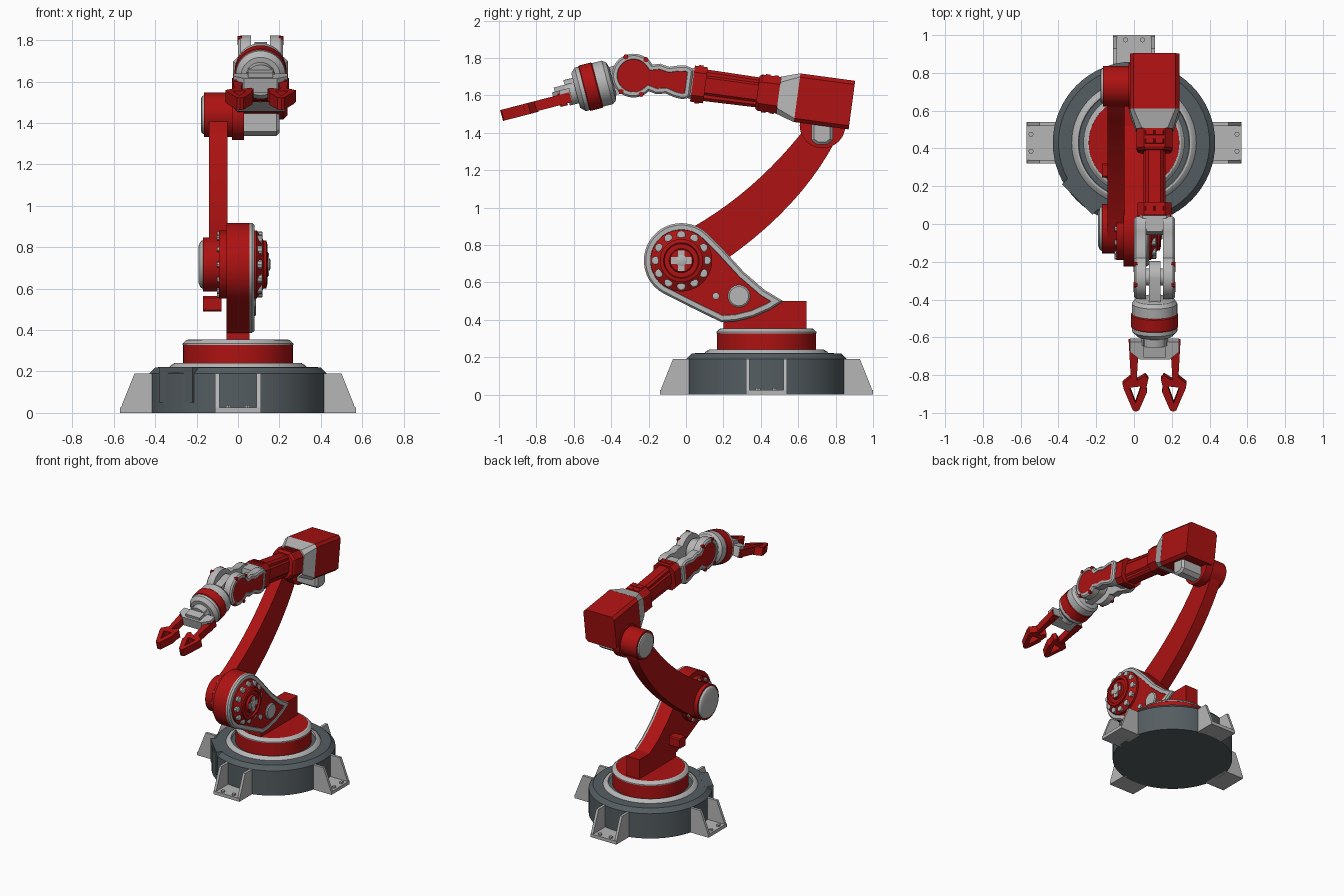
import bpy, bmesh
from math import sin, cos, pi, radians
from mathutils import Matrix


def material(name, rgb):
    m = bpy.data.materials.new(name)
    m.diffuse_color = (*rgb, 1)
    return m


RED = material("red_paint", (0.42, 0.006, 0.006))
DARK = material("dark_slate", (0.09, 0.11, 0.12))
GREY = material("light_grey", (0.47, 0.47, 0.47))
T, R = Matrix.Translation, Matrix.Rotation
I = Matrix.Identity(4)
SIDE = Matrix(((0, 0, 1, 0), (1, 0, 0, 0), (0, 1, 0, 0), (0, 0, 0, 1)))  # (y,z) profile, depth along x
MIRX = Matrix.Diagonal((-1, 1, 1, 1))
TO_X, FWD = R(pi / 2, 4, 'Y'), R(pi / 2, 4, 'X')       # lathe axis towards +x / towards -y


def loft(name, rings, mat, M=I, insets=()):
    """Skin equal-length rings, cap both ends, then inset the last cap (thickness, depth, material)."""
    bm = bmesh.new()
    vs = [[bm.verts.new(p) for p in ring] for ring in rings]
    n = len(vs[0])
    for a, b in zip(vs, vs[1:]):
        for i in range(n):
            j = (i + 1) % n
            bm.faces.new((a[i], a[j], b[j], b[i]))
    bm.faces.new(vs[0])
    cap = bm.faces.new(vs[-1])
    bm.transform(M)
    bmesh.ops.recalc_face_normals(bm, faces=bm.faces)
    bm.normal_update()
    me = bpy.data.meshes.new(name)
    me.materials.append(mat)
    for i, (t, d, m) in enumerate(insets):
        bmesh.ops.inset_region(bm, faces=[cap], thickness=t, depth=d, use_even_offset=True)
        me.materials.append(m)
        cap.material_index = i + 1
        bm.normal_update()
    bm.to_mesh(me)
    bm.free()
    bpy.context.collection.objects.link(bpy.data.objects.new(name, me))


def prism(name, pts, a, b, mat, M=I, insets=()):
    loft(name, [[(x, y, h) for x, y in pts] for h in (a, b)], mat, M, insets)


def lathe(name, prof, mat, M=I, n=48):
    loft(name, [[(r * cos(2 * pi * i / n), r * sin(2 * pi * i / n), h) for i in range(n)]
                for r, h in prof], mat, M)


def beam(name, secs, mat, M):
    """Chamfered rectangular sections (y, half width, half height, chamfer) along y."""
    rings = []
    for y, w, h, c in secs:
        q = [(w, h - c), (w - c, h), (c - w, h), (-w, h - c), (-w, c - h), (c - w, -h), (w - c, -h), (w, c - h)]
        rings.append([(x, y, z) for x, z in q])
    loft(name, rings, mat, M)


def arc(cx, cy, r, a0, a1, n):
    return [(cx + r * cos(radians(a0 + (a1 - a0) * i / n)), cy + r * sin(radians(a0 + (a1 - a0) * i / n)))
            for i in range(n + 1)]


def bezier(p, c, q, n=12):
    return [tuple((1 - t) ** 2 * a + 2 * t * (1 - t) * b + t * t * d for a, b, d in zip(p, c, q))
            for t in (i / n for i in range(n + 1))]


def rect(x0, x1, y0, y1):
    return [(x0, y0), (x1, y0), (x1, y1), (x0, y1)]


# Base drum, trim ring and turntable
B = T((0, 0.43, 0))
lathe("base_drum", [(0.43, 0), (0.43, 0.19), (0.40, 0.22), (0.27, 0.225)], DARK, B, 64)
lathe("base_trim_ring", [(0.335, 0.215), (0.325, 0.23), (0.305, 0.242), (0.295, 0.242), (0.29, 0.215)], GREY, B, 64)
lathe("turntable", [(0.265, 0.21), (0.265, 0.33), (0.24, 0.353)], RED, B, 64)
lathe("turntable_rim", [(0.268, 0.328), (0.268, 0.335), (0.25, 0.352), (0.24, 0.354), (0.23, 0.33)], GREY, B, 64)
prism("junction_box", rect(0.36, 0.425, -0.115, 0.115), 0.05, 0.222, DARK, B @ R(radians(225), 4, 'Z'))

# Four mounting feet
for k in range(4):
    M = B @ R(k * pi / 2, 4, 'Z')
    prism("foot_plate", rect(0.40, 0.57, -0.11, 0.11), 0, 0.025, GREY, M)
    for s in (-1, 1):
        web = M @ T((0, s * 0.1, 0)) @ FWD
        prism("foot_web", [(0.40, 0), (0.57, 0), (0.56, 0.04), (0.50, 0.19), (0.40, 0.19)], -0.01, 0.01, GREY, web)
        lathe("foot_bolt", [(0.014, 0.02), (0.014, 0.037)], GREY, M @ T((0.545, s * 0.045, 0)), 6)

# Shoulder link: red body with a grey framed side plate
C = (-0.025, 0.717)
shoulder = arc(*C, 0.2, 46, 240, 32) + [(0.03, 0.465), (0.19, 0.387), (0.27, 0.393), (0.36, 0.415), (0.45, 0.455),
                                        (0.52, 0.50), (0.42, 0.56), (0.31, 0.655), (0.20, 0.775)]
prism("shoulder_body", shoulder, -0.055, 0.055, RED, SIDE)
prism("shoulder_side_plate", shoulder, 0.055, 0.068, GREY, SIDE,
      [(0.01, 0.012, GREY), (0.024, 0, GREY), (0.002, -0.005, RED)])
prism("shoulder_pedestal", rect(0.20, 0.645, 0.34, 0.50), -0.055, 0.055, RED, SIDE)

# Shoulder hubs with rings of bolts on both sides
H = T((0, *C)) @ TO_X
lathe("shoulder_hub", [(0.165, 0.07), (0.165, 0.09), (0.15, 0.10), (0.115, 0.125), (0.115, 0.137), (0.095, 0.142),
                       (0.09, 0.13), (0.065, 0.13), (0.06, 0.145)], RED, H)
lathe("shoulder_hub_back", [(0.165, -0.092), (0.165, -0.05)], RED, H)
for k in range(12):
    a = R(k * pi / 6, 4, 'Z')
    lathe("hub_bolt", [(0.023, 0.09), (0.023, 0.115), (0.016, 0.119)], GREY, H @ a @ T((0.137, 0, 0)), 10)
    lathe("hub_back_bolt", [(0.014, -0.102), (0.014, -0.085)], GREY, H @ a @ T((0.148, 0, 0)), 8)
for k in range(2):
    prism("hub_cross", rect(-0.055, 0.055, -0.018, 0.018), 0.14, 0.15, GREY, H @ R(k * pi / 2, 4, 'Z'))
lathe("hub_center_cap", [(0.03, 0.14), (0.03, 0.153), (0.02, 0.157)], GREY, H, 20)

# Side connector and bolt on the shoulder
K = T((0, 0.283, 0.527)) @ TO_X
lathe("connector_ring", [(0.06, 0.07), (0.06, 0.082), (0.052, 0.088)], GREY, K, 16)
beam("connector_plug", [(-0.17, 0.037, 0.037, 0.008), (-0.08, 0.037, 0.037, 0.008)], RED, K @ FWD @ R(pi, 4, 'Z') @ R(pi, 4, 'Z'))
lathe("side_bolt", [(0.019, 0.07), (0.019, 0.085), (0.012, 0.088)], GREY, T((0, 0.16, 0.527)) @ TO_X, 16)

# Curved upper arm with lower hub and elbow hub
arm = bezier((-0.09, 0.83), (0.31, 1.02), (0.61, 1.39)) + [(0.70, 1.47), (0.80, 1.44)] + \
    bezier((0.80, 1.36), (0.58, 0.935), (0.04, 0.61))
prism("upper_arm", arm, -0.14, -0.05, RED, SIDE)
lathe("upper_arm_hub", [(0.13, -0.17), (0.13, -0.088)], RED, H)
lathe("upper_arm_hub_cap", [(0.09, -0.19), (0.11, -0.182), (0.122, -0.165)], GREY, H)
E = T((0, 0.73, 1.44)) @ TO_X
lathe("elbow_hub", [(0.107, -0.165), (0.107, -0.02)], RED, E)
lathe("elbow_hub_cap", [(0.08, -0.178), (0.09, -0.174), (0.095, -0.16)], GREY, E)
lathe("elbow_disc", [(0.122, -0.03), (0.122, 0.03)], RED, E)
bracket = [(0.67, 1.48), (0.67, 1.36), (0.70, 1.337), (0.755, 1.337), (0.785, 1.36), (0.785, 1.48)]
prism("elbow_bracket", bracket, 0.03, 0.185, GREY, SIDE, [(0.015, 0.015, GREY)])

# Forearm, rising slightly towards the front
F = T((0.109, 0, 1.668)) @ R(radians(-7.7), 4, 'X')
beam("elbow_housing", [(0.60, 0.131, 0.131, 0.02), (0.895, 0.131, 0.131, 0.02)], RED, F)
beam("elbow_housing_collar", [(0.50, 0.098, 0.10, 0.03), (0.60, 0.132, 0.132, 0.02)], GREY, F)
beam("forearm_rear_flange", [(0.385, 0.085, 0.088, 0.04), (0.40, 0.095, 0.098, 0.04), (0.51, 0.095, 0.098, 0.04)], RED, F)
beam("forearm_tube", [(0.08, 0.047, 0.085, 0.015), (0.42, 0.047, 0.08, 0.015)], RED, F)
beam("forearm_tube_core", [(0.08, 0.058, 0.06, 0.02), (0.42, 0.058, 0.06, 0.02)], RED, F)
beam("forearm_front_flange", [(0.035, 0.09, 0.097, 0.035), (0.105, 0.09, 0.097, 0.035)], RED, F)
for s in (-1, 1):
    for y in (0.07, 0.43, 0.475):
        beam("flange_rib", [(y - 0.012, 0.03, 0.103, 0.01), (y + 0.012, 0.03, 0.103, 0.01)], RED, F @ T((s * 0.025, 0, 0)))

# Wrist fork: two grey cheeks with red inlays, a bridge and an axle
half = [(-0.15, 0.082), (-0.10, 0.072), (-0.05, 0.086), (-0.01, 0.09), (0.015, 0.083), (0.03, 0.07)]
cheek = arc(-0.283, 0, 0.117, 38, 322, 32)
cheek += [(y, -z) for y, z in half] + half[::-1]
for M in (F, F @ MIRX):
    prism("wrist_fork_cheek", cheek, 0.045, 0.098, GREY, M @ SIDE,
          [(0.01, 0.01, GREY), (0.018, 0, GREY), (0.002, -0.004, RED)])
    for a in (60, 120, 240, 300):
        p = arc(-0.283, 0, 0.108, a, a, 1)[0]
        lathe("fork_bolt", [(0.014, 0.09), (0.014, 0.112)], RED, M @ T((0, *p)) @ TO_X, 8)
beam("wrist_fork_bridge", [(-0.05, 0.05, 0.07, 0.01), (0.035, 0.085, 0.083, 0.02)], GREY, F)

# Wrist knuckle and roll unit, pointing slightly down
W = T((0.109, -0.28, 1.706)) @ R(radians(14.5), 4, 'X')
lathe("wrist_axle", [(0.045, -0.06), (0.045, 0.06)], GREY, W @ TO_X, 24)
knuckle = arc(0, 0, 0.085, -80, 80, 12) + [(-0.14, 0.075), (-0.14, -0.075)]
prism("wrist_knuckle", knuckle, -0.03, 0.03, GREY, W @ SIDE)
A = W @ FWD
lathe("wrist_rear_ring", [(0.075, 0.115), (0.105, 0.125), (0.12, 0.145), (0.12, 0.205)], GREY, A)
lathe("wrist_red_ring", [(0.112, 0.19), (0.125, 0.205), (0.125, 0.27), (0.112, 0.28)], RED, A)
lathe("wrist_front_ring", [(0.12, 0.265), (0.12, 0.295), (0.095, 0.32), (0.07, 0.32), (0.07, 0.37)], GREY, A)

# Gripper palm
palm = [(-0.13, -0.35), (0.13, -0.35), (0.13, -0.405), (0.08, -0.445), (-0.08, -0.445), (-0.13, -0.405)]
prism("gripper_palm", palm, -0.05, 0.022, GREY, W)
prism("gripper_top_plate", rect(-0.06, 0.06, -0.43, -0.33), 0.022, 0.045, GREY, W)

# Two mirrored fingers with open triangular jaws
finger = [(-0.137, -0.355), (-0.085, -0.355), (-0.085, -0.40), (-0.095, -0.57), (-0.125, -0.57)]
shoulder_bar = [(-0.17, -0.585), (-0.125, -0.548), (-0.09, -0.565), (-0.05, -0.54), (-0.033, -0.56), (-0.045, -0.61),
                (-0.08, -0.60), (-0.125, -0.605), (-0.16, -0.625)]
outer_bar = [(-0.165, -0.61), (-0.135, -0.60), (-0.098, -0.70), (-0.10, -0.737), (-0.115, -0.73)]
inner_bar = [(-0.045, -0.60), (-0.07, -0.60), (-0.105, -0.70), (-0.10, -0.737), (-0.082, -0.73), (-0.04, -0.63)]
for M in (W, W @ MIRX):
    prism("gripper_finger", finger, -0.055, 0.0, RED, M)
    lathe("finger_pivot", [(0.02, -0.065), (0.02, 0.008)], RED, M @ T((-0.11, -0.40, 0)), 16)
    for part in (shoulder_bar, outer_bar, inner_bar):
        prism("gripper_jaw", part, -0.06, 0.0, RED, M)

# Smooth the round surfaces and keep the edges sharp
bpy.ops.object.select_all(action='SELECT')
bpy.context.view_layer.objects.active = bpy.context.scene.objects[0]
bpy.ops.object.shade_smooth_by_angle(angle=radians(30))
